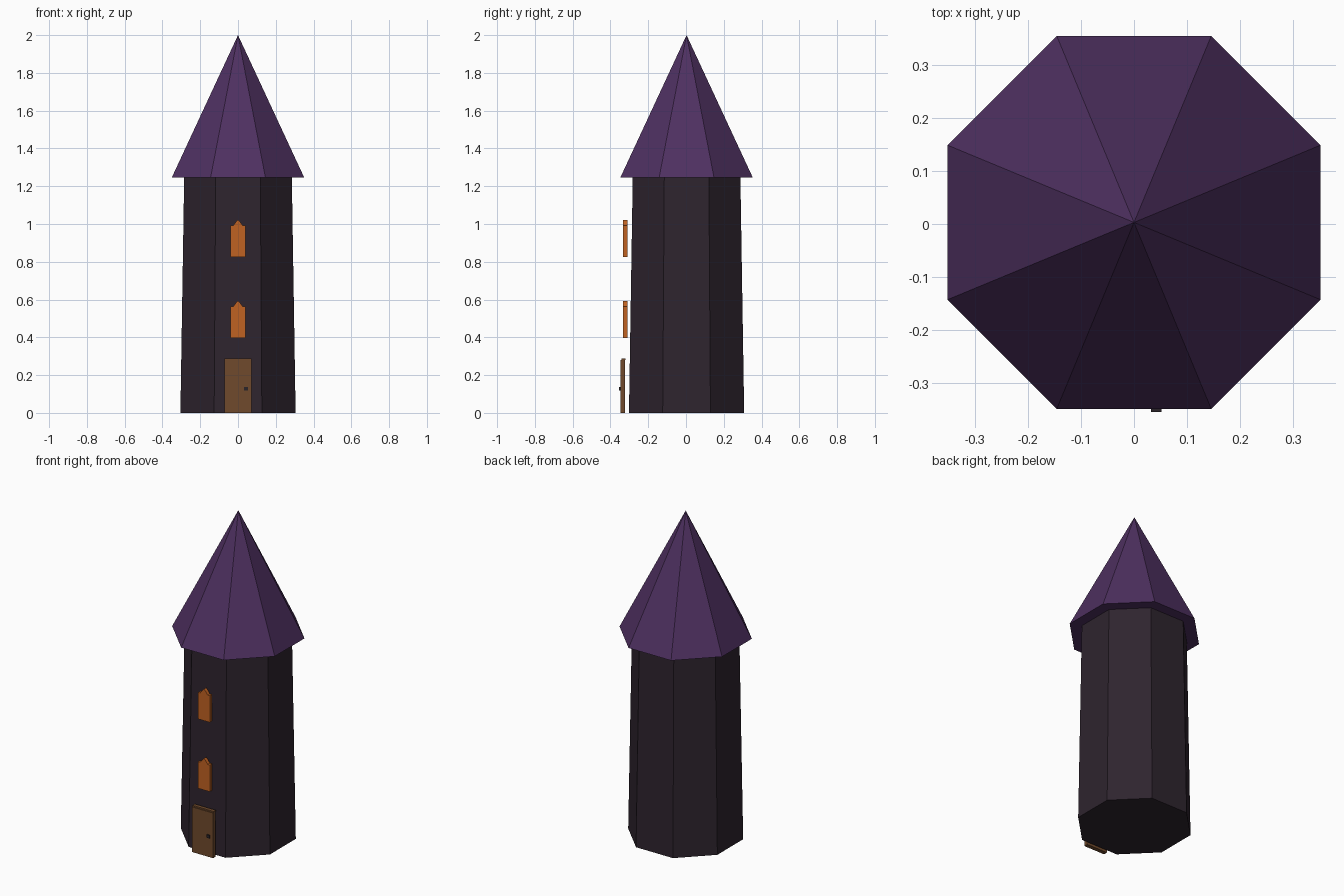
import bpy, bmesh, math
from mathutils import Matrix

if "Cube" in bpy.data.objects:
    bpy.data.objects.remove(bpy.data.objects["Cube"], do_unlink=True)

CENTRE_Y = 0.003


def material(name, srgb):
    colour = [((c / 255 + 0.055) / 1.055) ** 2.4 for c in srgb] + [1]
    mat = bpy.data.materials.new(name)
    mat.use_nodes = True
    mat.diffuse_color = colour
    bsdf = mat.node_tree.nodes["Principled BSDF"]
    bsdf.inputs["Base Color"].default_value = colour
    bsdf.inputs["Roughness"].default_value = 0.9
    return mat


def finish(name, bm, mat):
    bmesh.ops.recalc_face_normals(bm, faces=bm.faces)
    mesh = bpy.data.meshes.new(name)
    bm.to_mesh(mesh)
    bm.free()
    mesh.materials.append(mat)
    obj = bpy.data.objects.new(name, mesh)
    bpy.context.collection.objects.link(obj)
    return obj


def octagon(name, low, high, z0, z1, mat):
    """Eight-sided cone, sized by the distance to its flat sides."""
    bm = bmesh.new()
    k = 1 / math.cos(math.pi / 8)
    place = Matrix.Translation((0, CENTRE_Y, (z0 + z1) / 2)) @ Matrix.Rotation(math.pi / 8, 4, "Z")
    bmesh.ops.create_cone(bm, cap_ends=True, segments=8, radius1=low * k,
                          radius2=high * k, depth=z1 - z0, matrix=place)
    bmesh.ops.remove_doubles(bm, verts=bm.verts, dist=0.0001)
    return finish(name, bm, mat)


def plate(name, outline, front, back, mat):
    """Upright panel: an x/z outline extruded along y."""
    bm = bmesh.new()
    face = bm.faces.new([bm.verts.new((x, front, z)) for x, z in outline])
    made = bmesh.ops.extrude_face_region(bm, geom=[face])["geom"]
    verts = [v for v in made if isinstance(v, bmesh.types.BMVert)]
    bmesh.ops.translate(bm, verts=verts, vec=(0, back - front, 0))
    return finish(name, bm, mat)


def rectangle(x, half, z0, z1):
    return [(x - half, z0), (x + half, z0), (x + half, z1), (x - half, z1)]


stone = material("dark stone", (46, 36, 46))
tiles = material("purple roof", (78, 48, 96))
glow = material("orange window", (192, 98, 34))
wood = material("brown wood", (112, 74, 44))
iron = material("dark iron", (42, 36, 40))

# Tower and roof
octagon("tower_wall", 0.305, 0.285, 0, 1.245, stone)
octagon("roof", 0.351, 0, 1.245, 2, tiles)

# Windows with a small pointed top
for name, z in (("lower_window", 0.397), ("upper_window", 0.826)):
    right = [(0.04, 0), (0.04, 0.165), (0.026, 0.165), (0.011, 0.185)]
    left = [(-x, h) for x, h in reversed(right)]
    outline = [(x, z + h) for x, h in right + [(0, 0.196)] + left]
    plate(name, outline, -0.333, -0.311, glow)

# Door with its top rail and knob
plate("door", rectangle(0, 0.072, 0, 0.279), -0.347, -0.322, wood)
plate("door_top_rail", rectangle(0, 0.072, 0.279, 0.287), -0.342, -0.32, wood)
plate("door_knob", rectangle(0.042, 0.01, 0.119, 0.138), -0.354, -0.345, iron)
